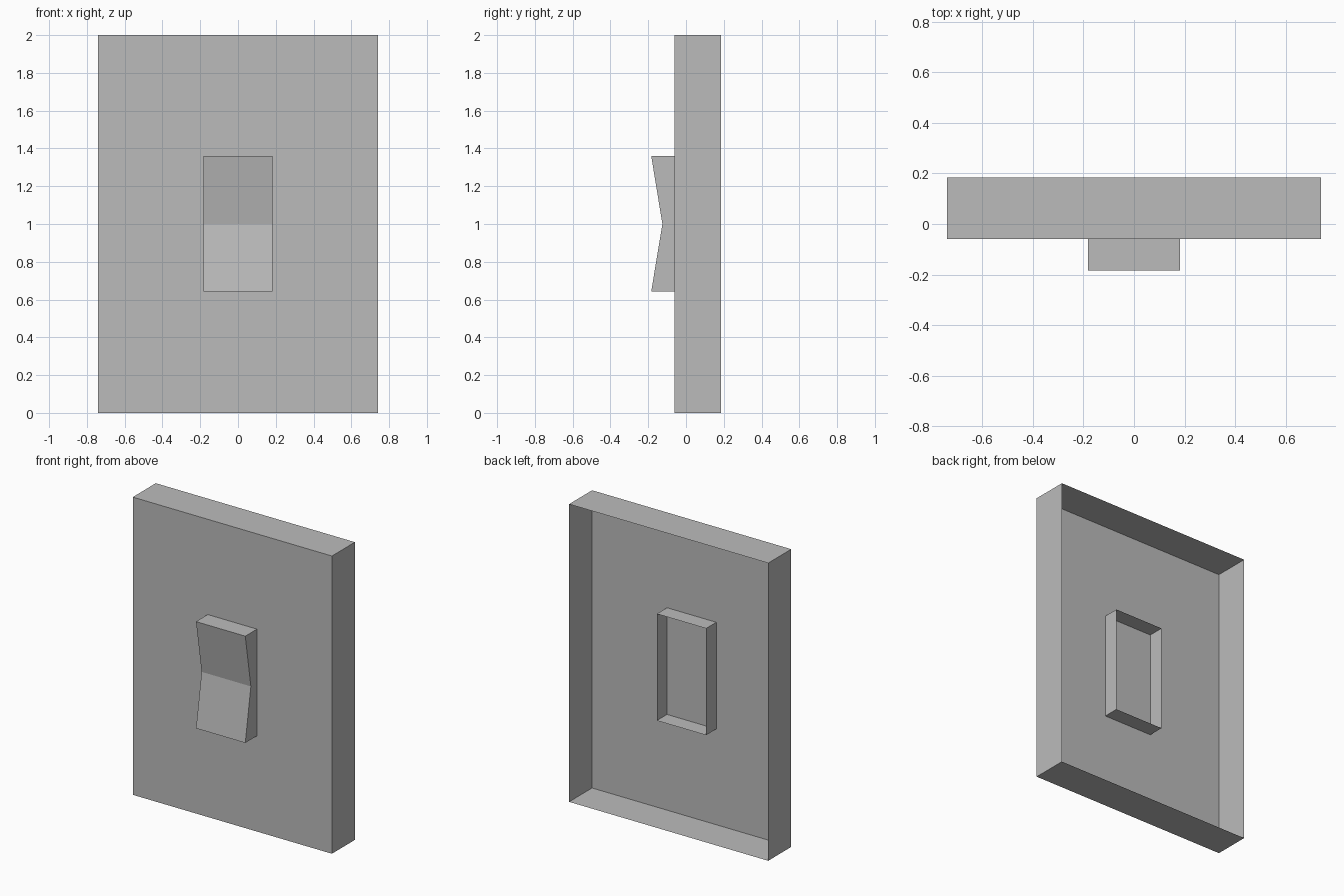
import bpy
import bmesh

cube = bpy.data.objects.get("Cube")
if cube:
    bpy.data.objects.remove(cube)

grey = bpy.data.materials.new("switch_grey")
grey.use_nodes = True
colour = (0.5, 0.5, 0.5, 1)
grey.diffuse_color = colour
grey.node_tree.nodes["Principled BSDF"].inputs["Base Color"].default_value = colour


def open_shell(name, profile, half_width):
    """Extrude a (y, z) side profile along x; the last profile edge stays open."""
    bm = bmesh.new()
    side = bm.faces.new([bm.verts.new((-half_width, y, z)) for y, z in profile])
    grown = bmesh.ops.extrude_face_region(bm, geom=[side], use_keep_orig=True)
    moved = [v for v in grown["geom"] if isinstance(v, bmesh.types.BMVert)]
    bmesh.ops.translate(bm, verts=moved, vec=(2 * half_width, 0, 0))
    bmesh.ops.recalc_face_normals(bm, faces=bm.faces)
    # Remove the rear wall so the moulding is hollow from behind
    bm.normal_update()
    rear = [f for f in bm.faces if f.normal.y > 0.99]
    bmesh.ops.delete(bm, geom=rear, context="FACES_ONLY")
    mesh = bpy.data.meshes.new(name)
    bm.to_mesh(mesh)
    bm.free()
    mesh.materials.append(grey)
    obj = bpy.data.objects.new(name, mesh)
    bpy.context.collection.objects.link(obj)
    return obj


# Wall plate: shallow tray, open at the back
front, back = -0.06, 0.184
open_shell("wall_plate", [(back, 0), (front, 0), (front, 2), (back, 2)], 0.74)

# Rocker: notched front, side walls running through the plate
tip, notch, tail = -0.184, -0.125, 0.048
low, high = 0.643, 1.36
open_shell("rocker_switch",
           [(tail, low), (tip, low), (notch, 1), (tip, high), (tail, high)], 0.183)
